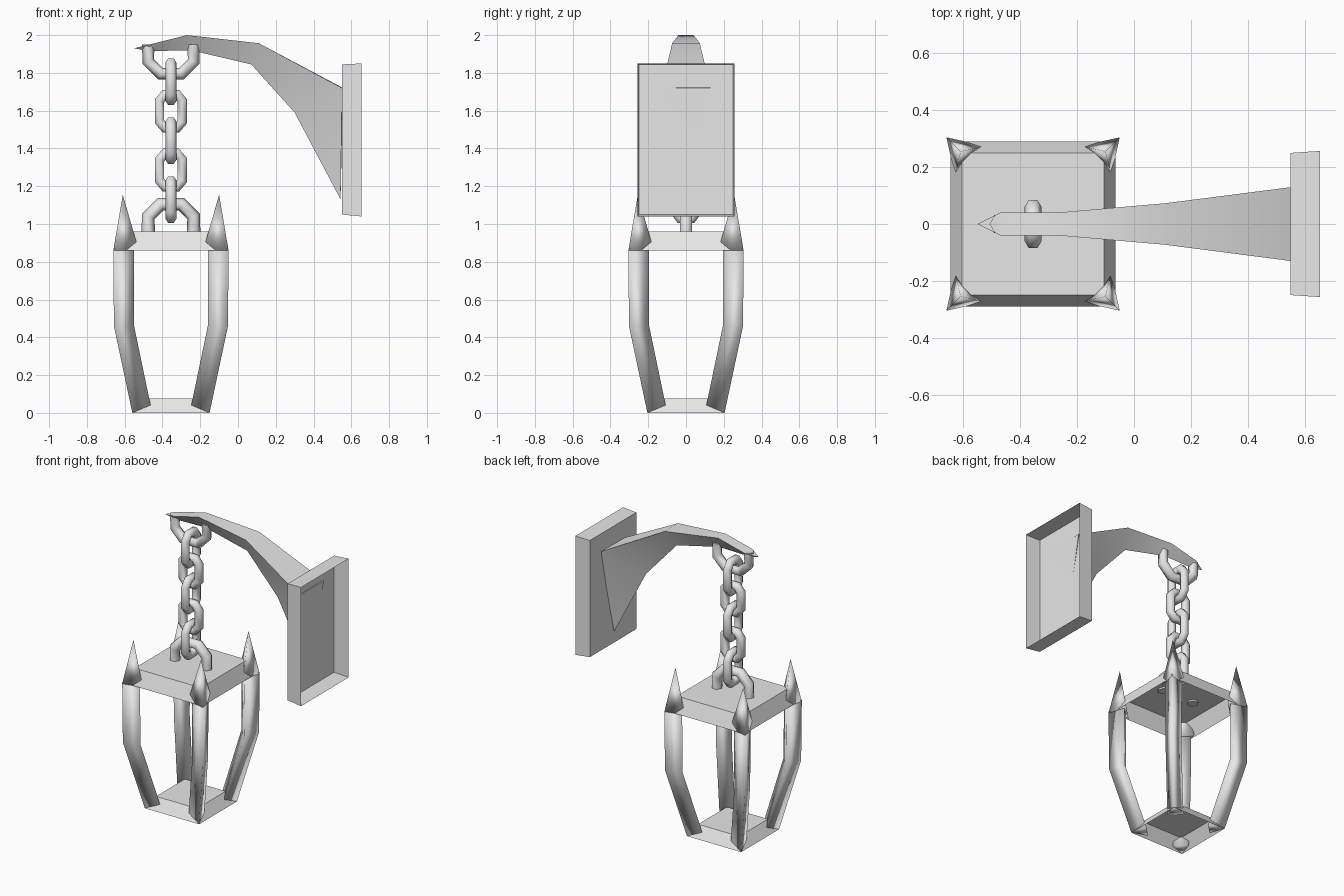
import bpy, bmesh
from mathutils import Vector

cube = bpy.data.objects.get("Cube")
if cube:
    bpy.data.objects.remove(cube, do_unlink=True)

metal = bpy.data.materials.new("grey_metal")
metal.use_nodes = True
GREY = (0.8, 0.8, 0.8, 1)
metal.diffuse_color = GREY
metal.node_tree.nodes["Principled BSDF"].inputs["Base Color"].default_value = GREY

CX = -0.355  # lantern and chain axis


def loft(name, sections, cap_start=True, cap_end=True, smooth=False, angle=None):
    """Skin equal-length rings of points; coincident points are merged."""
    bm = bmesh.new()
    rings = [[bm.verts.new(p) for p in ring] for ring in sections]
    n = len(rings[0])
    for a, b in zip(rings, rings[1:]):
        for i in range(n):
            j = (i + 1) % n
            bm.faces.new((a[i], a[j], b[j], b[i]))
    if cap_start:
        bm.faces.new(rings[0][::-1])
    if cap_end:
        bm.faces.new(rings[-1])
    bmesh.ops.remove_doubles(bm, verts=bm.verts[:], dist=0.0001)
    bmesh.ops.recalc_face_normals(bm, faces=bm.faces[:])
    for f in bm.faces:
        f.smooth = smooth
    mesh = bpy.data.meshes.new(name)
    bm.to_mesh(mesh)
    bm.free()
    mesh.materials.append(metal)
    obj = bpy.data.objects.new(name, mesh)
    bpy.context.collection.objects.link(obj)
    if angle:
        bpy.ops.object.select_all(action="DESELECT")
        obj.select_set(True)
        bpy.context.view_layer.objects.active = obj
        bpy.ops.object.shade_smooth_by_angle(angle=angle)
    return obj


def square(half, z):
    return [(CX + x * half, y * half, z) for x, y in ((-1, -1), (1, -1), (1, 1), (-1, 1))]


def tube(name, points, radius, closed):
    """Six-sided bar along a straight-segment path."""
    curve = bpy.data.curves.new(name, "CURVE")
    curve.dimensions = "3D"
    curve.bevel_depth = radius
    curve.bevel_resolution = 1
    curve.use_fill_caps = True
    spline = curve.splines.new("POLY")
    spline.points.add(len(points) - 1)
    for sp, p in zip(spline.points, points):
        sp.co = (*p, 1)
    spline.use_cyclic_u = closed
    curve.materials.append(metal)
    obj = bpy.data.objects.new(name, curve)
    bpy.context.collection.objects.link(obj)


# Wall plate: hollow box, open towards the wall
def plate_ring(x, hy, z0, z1):
    return [(x, -hy, z0), (x, hy, z0), (x, hy, z1), (x, -hy, z1)]


loft("wall_plate", [plate_ring(0.55, 0.25, 1.05, 1.845),
                    plate_ring(0.655, 0.257, 1.04, 1.85)], cap_end=False)

# Arm: triangular section with flat top and keel below
top_end = [(0.551, -0.13, 1.72), (0.556, 0.13, 1.72)]


def arm_ring(xt, hy, zt, xb, zb):
    return [(xt, -hy, zt), (xt, hy, zt), (xb, 0, zb)]


loft("arm", [
    [(-0.55, 0, 1.93)] * 3,
    arm_ring(-0.47, 0.04, 1.95, -0.47, 1.915),
    arm_ring(-0.27, 0.04, 2.0, -0.25, 1.92),
    arm_ring(0.11, 0.073, 1.957, 0.07, 1.845),
    top_end + [(0.3, 0, 1.59)],
    top_end + [(0.543, 0, 1.13)],
], cap_start=False, smooth=True, angle=0.9)

# Lantern lid and base: shells open underneath
loft("lantern_lid", [square(0.29, 0.86), square(0.25, 0.96)], cap_start=False)
loft("lantern_base", [square(0.205, 0), square(0.155, 0.075)], cap_start=False)

# Corner posts and spikes
for sx in (-1, 1):
    for sy in (-1, 1):
        side = ("left" if sx > 0 else "right") + ("_back" if sy > 0 else "_front")

        def corner(outer, far, near, z):
            pts = ((outer, outer), (near, far), (far, near))
            return [(CX + sx * x, sy * y, z) for x, y in pts]

        loft("post_" + side, [corner(0.205, 0.17, 0.1, 0.003),
                              corner(0.302, 0.265, 0.195, 0.46),
                              corner(0.305, 0.27, 0.195, 0.87)], smooth=True)
        loft("spike_" + side, [corner(0.305, 0.275, 0.17, 0.86),
                               corner(0.255, 0.255, 0.255, 1.155)], cap_end=False, smooth=True)

# Chain links, turned alternately
quarter = [(0.032, 1.0), (0.06, 0.62)]
profile = quarter + [(x, -z) for x, z in quarter[::-1]]
profile += [(-x, z) for x, z in profile[::-1]]
for i in range(5):
    zc = 1.753 - i * 0.156
    turned = i % 2 == 0
    hz = 0.1 if turned else 0.09
    path = [(CX, u, zc + v * hz) if turned else (CX + u, 0, zc + v * hz) for u, v in profile]
    tube("chain_link_%d" % (i + 1), path, 0.03, True)

# Half rings on the arm and on the lid
half_ring = [(-0.12, 0.0), (-0.12, 0.09), (-0.055, 0.155), (0.055, 0.155), (0.12, 0.09), (0.12, 0.0)]
tube("lid_ring", [(CX + x, 0, 0.95 + z) for x, z in half_ring], 0.036, False)
tube("arm_ring", [(CX + x, 0, 1.95 - z) for x, z in half_ring], 0.033, False)
